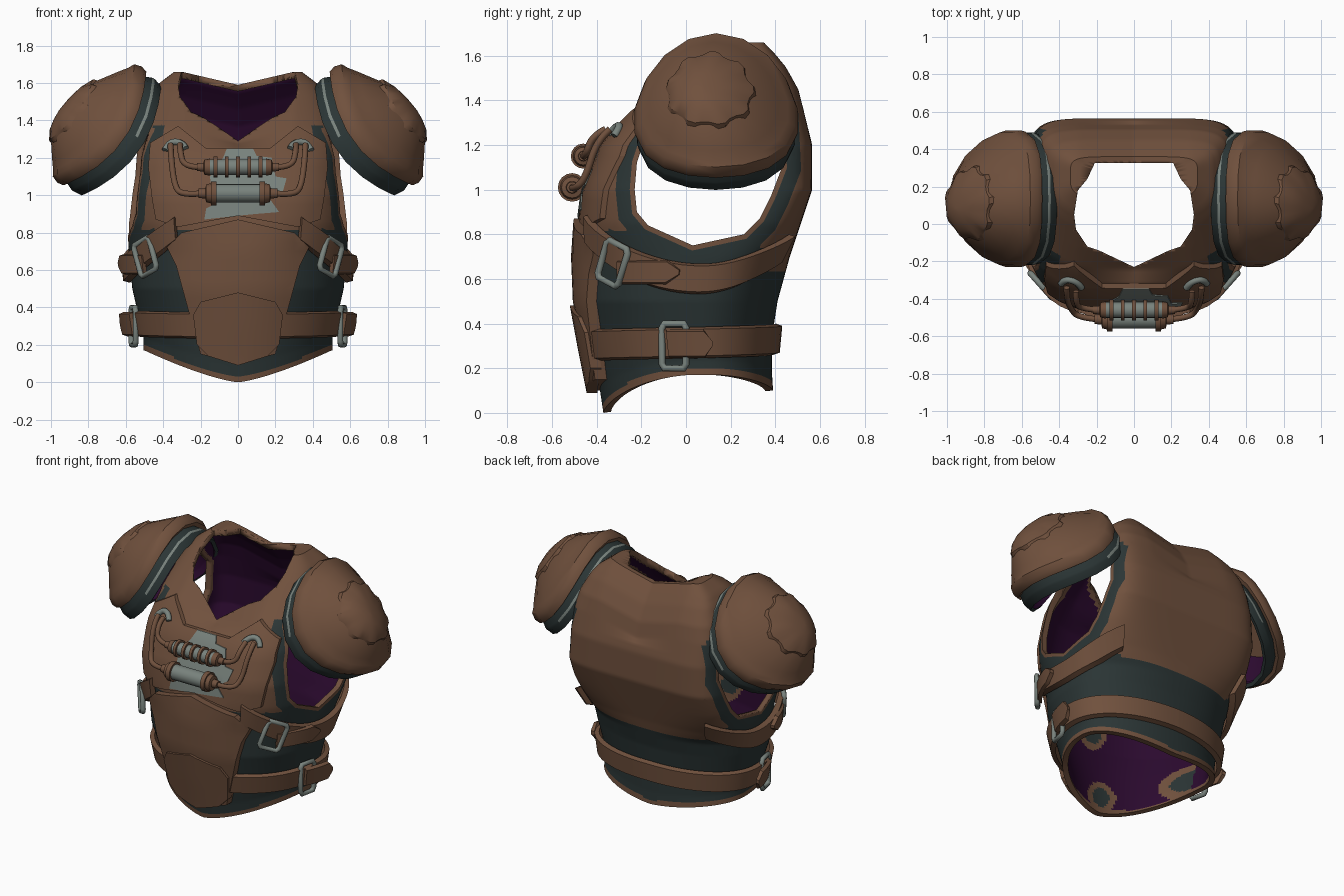
import bpy, bmesh
from math import sin, cos, pi, copysign
from mathutils import Vector, Matrix
from mathutils.geometry import intersect_point_line

if "Cube" in bpy.data.objects:
    bpy.data.objects.remove(bpy.data.objects["Cube"])

# Materials
def material(name, rgb):
    m = bpy.data.materials.new(name)
    m.use_nodes = True
    m.diffuse_color = (*rgb, 1)
    m.node_tree.nodes["Principled BSDF"].inputs["Base Color"].default_value = (*rgb, 1)
    return m

BROWN, TEAL, GREY, PURPLE = range(4)
MATS = [material("worn brown", (.163, .082, .047)), material("dark teal", (.024, .036, .036)),
        material("worn metal", (.19, .225, .205)), material("lining purple", (.024, .003, .028))]

def make(name, bm, mat=None, solid=0, lining=0):
    """Turn a bmesh into a finished, smooth-shaded object."""
    bmesh.ops.recalc_face_normals(bm, faces=bm.faces)
    if mat is not None:
        for f in bm.faces:
            f.material_index = mat
    me = bpy.data.meshes.new(name)
    bm.to_mesh(me)
    bm.free()
    for m in MATS:
        me.materials.append(m)
    ob = bpy.data.objects.new(name, me)
    bpy.context.collection.objects.link(ob)
    bpy.ops.object.select_all(action='DESELECT')
    bpy.context.view_layer.objects.active = ob
    ob.select_set(True)
    if solid:
        mod = ob.modifiers.new("thickness", 'SOLIDIFY')
        mod.thickness, mod.offset, mod.material_offset = solid, -1, lining
        bpy.ops.object.modifier_apply(modifier=mod.name)
    bpy.ops.object.shade_smooth_by_angle(angle=.6)
    return ob

# Torso sections: height, half width, front y, back y, squareness
ROWS = [(0, .505, -.37, .39, 2.1), (.1, .505, -.385, .385, 2.1), (.3, .535, -.425, .385, 2.1),
        (.5, .565, -.462, .41, 2.2), (.7, .585, -.47, .465, 2.25), (.85, .59, -.46, .515, 2.8),
        (1, .57, -.44, .565, 3.4), (1.2, .55, -.36, .565, 3.6), (1.35, .54, -.24, .53, 3.4),
        (1.45, .51, -.14, .505, 3), (1.55, .46, -.03, .45, 3), (1.6, .42, .03, .41, 3),
        (1.66, .34, .12, .36, 3)]

def clamp(v):
    return min(max(v, 0), 1)

def section(z):
    """Half width, widest y, front depth, back depth and squareness at a height."""
    z = min(max(z, 0), ROWS[-1][0])
    for p, q in zip(ROWS, ROWS[1:]):
        if z <= q[0]:
            t = (z - p[0]) / (q[0] - p[0])
            _, a, f, b, n = [i + (j - i) * t for i, j in zip(p, q)]
            mid = (f + b) / 2 + .08 * clamp((1.1 - z) / .4)
            return a, mid, mid - f, b - mid, n

def surf(th, z):
    a, mid, f, b, n = section(z)
    s, c = sin(th), cos(th)
    if c < 0:
        n += 3 * clamp((z - .6) / .4)
    r = (abs(s) ** n + abs(c) ** n) ** (-1 / n)
    return Vector((a * s * r, mid - (f if c > 0 else b) * c * r, z))

def normal(th, z):
    d = surf(th + .05, z) - surf(th - .05, z)
    return Vector((d.y, -d.x, 0)).normalized()

def front(x, z):
    a, mid, f, _, n = section(z)
    return mid - f * (1 - min(abs(x / a), .99) ** n) ** (1 / n)

def hem(x, y):
    s = min(abs(x) / .5, 1) ** 1.35
    return .17 * s + (.1 * (1 - s) if y > 0 else 0)

def loft(bm, rings):
    """Skin closed rings of points, returning the faces row by row."""
    vs = [[bm.verts.new(p) for p in r] for r in rings]
    out = []
    for r, s in zip(vs, vs[1:]):
        k = len(r)
        out.append([bm.faces.new((r[i], r[(i + 1) % k], s[(i + 1) % k], s[i])) for i in range(k)])
    return vs, out

# Torso shell, with extra rings shrinking inward across the top
SEG, LEVELS = 180, 110
bm = bmesh.new()
rings = []
for z, shrink in [(1.66 * j / LEVELS, 1) for j in range(LEVELS + 1)] + [(1.66, .85), (1.66, .6)]:
    ring = []
    for i in range(SEG):
        p = surf(2 * pi * i / SEG, z)
        p.x *= shrink
        p.y = .24 + (p.y - .24) * shrink
        if p.z < .5:
            p.z += hem(p.x, p.y) * (1 - p.z / .5)
        p.z -= .07 * (1 - clamp(abs(p.x) / .3)) * clamp((p.z - 1.25) / .1)
        ring.append(p)
    rings.append(ring)
vs, _ = loft(bm, rings)
bm.faces.new(vs[-1])
torso = make("torso_shell", bm, TEAL, solid=.035)

# Arm and neck openings
ARM = [(-.22, 1.12), (-.23, 1.0), (-.22, .9), (-.17, .84), (.03, .75), (.26, .8), (.33, .87),
       (.38, .97), (.43, 1.1), (.42, 1.3), (.3, 1.42), (0, 1.45), (-.15, 1.33)]
HALF = [(.21, .325), (.25, .24), (.3, .18), (.32, .05), (.31, -.03), (.25, -.12), (.19, -.14)]
NECK = HALF + [(0, -.23)] + [(-x, y) for x, y in reversed(HALF)]

def cut(name, rings):
    bm = bmesh.new()
    vs, _ = loft(bm, rings)
    bm.faces.new(vs[0])
    bm.faces.new(vs[-1])
    cutter = make(name, bm, BROWN)
    cutter.hide_render = True
    mod = torso.modifiers.new("opening", 'BOOLEAN')
    mod.operation, mod.solver, mod.object = 'DIFFERENCE', 'EXACT', cutter
    bpy.context.view_layer.objects.active = torso
    bpy.ops.object.modifier_apply(modifier=mod.name)
    bpy.data.objects.remove(cutter)

for s in (1, -1):
    cut("arm_cutter", [[(s * x, y, z) for y, z in ARM] for x in (.44, .9)])
cut("neck_cutter", [[(x, y, z) for x, y in NECK] for z in (1.15, 2)])

# Slice clean colour borders alongside the arm openings
SIDES = []
for a, b in zip(ARM, ARM[1:] + ARM[:1]):
    a, b = Vector((0, *a)), Vector((0, *b))
    SIDES.append((a, b, Vector((0, (b - a).z, (a - b).y)).normalized()))

def arm_distance(p):
    return max((p - a).dot(n) for a, _, n in SIDES)

TRIM, BORDER = .022, .085
bm = bmesh.new()
bm.from_mesh(torso.data)
for width in (TRIM, BORDER):
    for a, b, n in SIDES[:9] + SIDES[-1:]:
        along = b - a
        near = [f for f in bm.faces if abs(f.calc_center_bounds().x) > .38
                and abs((f.calc_center_bounds() - a).dot(n) - width) < .03
                and -.8 < (f.calc_center_bounds() - a).dot(along) / along.length_squared < 1.8]
        geom = {g for f in near for g in (*f.verts, *f.edges, f)}
        bmesh.ops.bisect_plane(bm, geom=list(geom), plane_co=a + n * width, plane_no=n)
bm.to_mesh(torso.data)
bm.free()

def neck_distance(p):
    q, best = Vector((p.x, p.y, 0)), 9
    for a, b in zip(NECK, NECK[1:] + NECK[:1]):
        a, b = Vector((*a, 0)), Vector((*b, 0))
        best = min(best, (a.lerp(b, clamp(intersect_point_line(q, a, b)[1])) - q).length)
    return best

# Torso colours: trims, patchy lining, plated chest and back
for f in torso.data.polygons:
    p = f.center
    d = arm_distance(p) if abs(p.x) > .4 else 9
    out = Vector((p.x, p.y - .08, p.z - min(p.z, 1.15)))
    if d < TRIM or p.z < hem(p.x, p.y) + .03 or (p.z > 1.2 and neck_distance(p) < .02):
        f.material_index = BROWN
    elif f.normal.dot(out) < 0:
        patch = sin(14 * p.x + 2) + sin(13 * p.z + 4 * p.x) if p.y < 0 and p.z < .85 else 0
        f.material_index = TEAL if patch > 1.6 else BROWN if patch > 1 else PURPLE
    elif d < BORDER and p.z < 1.38:
        f.material_index = TEAL
    else:
        back_edge = .63 + .8 * max(0, abs(p.x) - .4)
        plated = p.z > 1.3 or (p.y < -.2 and p.z > .82) or (p.y > .3 and p.z > back_edge)
        f.material_index = BROWN if plated else TEAL

# Plates wrapped on the front
def plate(name, outline, off, thick, mat=BROWN, mirror=True):
    pts = outline + ([(-x, z) for x, z in reversed(outline) if x > 0] if mirror else [])
    bm = bmesh.new()
    bm.faces.new([bm.verts.new((x, 0, z)) for x, z in pts])
    for k in range(-12, 34):
        for axis in ((1, 0, 0), (0, 0, 1)):
            bmesh.ops.bisect_plane(bm, geom=bm.verts[:] + bm.edges[:] + bm.faces[:],
                                   plane_co=Vector(axis) * k * .05, plane_no=axis)
    for v in bm.verts:
        v.co.y = front(v.co.x, v.co.z) - off
    bmesh.ops.recalc_face_normals(bm, faces=bm.faces)
    if sum(f.normal.y for f in bm.faces) > 0:
        bmesh.ops.reverse_faces(bm, faces=bm.faces)
    for v in bmesh.ops.extrude_face_region(bm, geom=bm.faces[:])["geom"]:
        if isinstance(v, bmesh.types.BMVert):
            v.co.y += thick
    make(name, bm, mat)

plate("chest_plate", [(0, 1.25), (.17, 1.25), (.32, 1.37), (.47, 1.28), (.48, 1.15), (.46, .98),
                      (.44, .87), (.32, .83), (0, .89)], .025, .04)
plate("belly_plate", [(0, .87), (.3, .8), (.38, .72), (.33, .62), (.27, .4), (.2, .15), (0, .1)],
      .045, .06)
plate("lower_belly_plate", [(0, .48), (.2, .43), (.24, .36), (.22, .2), (.16, .14), (0, .09)],
      .062, .05)
plate("canister_mount", [(-.18, .87), (-.17, .93), (-.13, .95), (-.15, 1.1), (-.08, 1.2),
                         (-.06, 1.25), (.08, 1.25), (.1, 1.21), (.18, 1.2), (.2, 1.1), (.26, 1.09),
                         (.24, 1.02), (.17, .98), (.22, .91), (.1, .9), (0, .89)],
      .031, .008, GREY, False)

# Straps following the torso
def band(name, t0, t1, shape, thick, steps=24):
    """shape(u) gives centre height, half width and offset along the strap."""
    bm = bmesh.new()
    rings = []
    for i in range(steps + 1):
        u = i / steps
        th = t0 + (t1 - t0) * u
        z, h, off = shape(u)
        rings.append([surf(th, z + h * k) + normal(th, z) * (off + thick * e)
                      for k, e in ((-1, 0), (-.85, 1), (.85, 1), (1, 0))])
    vs, _ = loft(bm, rings)
    bm.faces.new(vs[0])
    bm.faces.new(vs[-1])
    make(name, bm, BROWN)

def tube(name, pts, radius, mat, cyclic=False):
    cu = bpy.data.curves.new(name, 'CURVE')
    cu.dimensions, cu.bevel_depth, cu.bevel_resolution = '3D', radius, 2
    cu.use_fill_caps = True
    sp = cu.splines.new('POLY' if cyclic else 'NURBS')
    sp.points.add(len(pts) - 1)
    for q, p in zip(sp.points, pts):
        q.co = (*p, 1)
    sp.use_cyclic_u = cyclic
    if not cyclic:
        sp.order_u, sp.use_endpoint_u = 3, True
    cu.materials.append(MATS[mat])
    bpy.context.collection.objects.link(bpy.data.objects.new(name, cu))

def buckle(name, th, z, w, h, tilt, off):
    n = normal(th, z)
    up = Matrix.Rotation(tilt, 3, n) @ Vector((0, 0, 1))
    side, c = n.cross(up), surf(th, z) + n * off
    ring = [(-1, -.8), (-.8, -1), (.8, -1), (1, -.8), (1, .8), (.8, 1), (-.8, 1), (-1, .8)]
    tube(name, [c + side * w * i + up * h * j for i, j in ring], .016, GREY, True)

def tip(z, h, rise):
    return lambda u: (z, h if u < .8 else h * (1 - (u - .8) * 4), .03 + rise * u)

strap_z = lambda u: .6 + .22 * max(0, .55 - u) ** 2 / .3 + .13 * max(0, u - .55) ** 2 / .2
band("waist_belt", -pi, pi, lambda u: (.3 + .03 * abs(2 * abs(u - .5)), .07, .005), .03, 80)

# Lathe around a local z axis; rows are radius, height, colour
def lathe(name, rows, matrix, seg=16, warp=lambda a, r, h: Vector((r * cos(a), r * sin(a), h)),
          cap=True, **kw):
    bm = bmesh.new()
    angles = [2 * pi * i / seg for i in range(seg)]
    vs, faces = loft(bm, [[matrix @ warp(a, r, h) for a in angles] for r, h, _ in rows])
    for (_, _, m), row in zip(rows, faces):
        for a, f in zip(angles, row):
            f.material_index = m(a) if callable(m) else m
    if cap:
        bm.faces.new(vs[0]).material_index = BROWN
    bm.faces.new(vs[-1]).material_index = BROWN
    make(name, bm, **kw)

# Shoulder pad shape: sagging rim, crown leaning outward, chipped raised boss
def sag(a, r, h):
    lean = max(0, 1 - r / .37)
    return Vector((r * cos(a) - .06 * lean, .97 * r * sin(a) - .06 * lean,
                   h - .12 * sin(a) ** 2 * (r / .38) ** 2))

def chipped(a, r, h):
    return sag(a, r * (1 + (.04 * copysign(1, sin(9 * a + .4)) if r > .17 else 0)), h)

worn = lambda a: GREY if cos(a) > .1 else TEAL
PAD = [(.36, -.065, TEAL), (.37, -.015, worn), (.368, .0, TEAL), (.35, .04, BROWN),
       (.375, .045, BROWN), (.383, .08, BROWN), (.37, .12, BROWN), (.34, .135, BROWN),
       (.3, .165, BROWN), (.2, .235, BROWN), (.1, .265, BROWN), (.02, .27, BROWN)]
BOSS = [(.205, .215, BROWN), (.195, .25, BROWN), (.14, .28, BROWN), (.07, .295, BROWN),
        (.01, .3, BROWN)]

for s, side in ((1, "left"), (-1, "right")):
    # Under-arm strap and belt ends with buckles
    band(side + "_chest_strap", s * .54, s * 2.42, lambda u: (strap_z(u), .068, .01), .035)
    band(side + "_chest_strap_end", s * .9, s * 1.4, tip(.63, .055, .015), .025, 10)
    band(side + "_belt_end", s * 1.3, s * 1.7, tip(.31, .065, .045), .025, 10)
    buckle(side + "_chest_buckle", s * .86, .67, .066, .09, s * -.38, .052)
    buckle(side + "_belt_buckle", s * 1.35, .3, .055, .1, 0, .035)

    # Shoulder pad
    m = Matrix(((-.59 * s, 0, .81 * s, .675 * s), (0, 1, 0, .135), (.81, 0, .59, 1.33),
                (0, 0, 0, 1)))
    lathe(side + "_shoulder_pad", PAD, m, 18, sag, False, solid=.025, lining=3)
    lathe(side + "_shoulder_boss", BOSS, m, 36, chipped)

    # Hoses and their brackets
    tube(side + "_upper_hose", [(s * .31, -.36, 1.27), (s * .31, -.42, 1.24), (s * .29, -.45, 1.15),
                                (s * .2, -.46, 1.15)], .016, BROWN)
    tube(side + "_lower_hose", [(s * .36, -.34, 1.27), (s * .36, -.4, 1.22), (s * .34, -.45, 1.05),
                                (s * .3, -.5, 1.0), (s * .19, -.51, 1.01)], .016, BROWN)
    tube(side + "_hose_bracket", [(s * x, front(x, z) - .035, z) for x, z in
                                  ((.28, 1.25), (.3, 1.285), (.37, 1.285), (.39, 1.24))], .018, GREY)

# Canisters
def canister(name, y, z, r, half, ring_r, ring_w, ring_xs):
    along = Matrix.Translation((0, y, z)) @ Matrix.Rotation(pi / 2, 4, 'Y')
    ends = [(r * .5, half + .07), (r * .55, half + .035), (r * .95, half + .03), (r * 1.1, half)]
    rows = [(a, -h, BROWN) for a, h in ends] + [(r, -half, GREY), (r, half, BROWN)]
    lathe(name, rows + [(a, h, BROWN) for a, h in reversed(ends)], along)
    for i, x in enumerate(ring_xs):
        lathe(f"{name}_ring_{i}", [(ring_r, x - ring_w / 2, BROWN), (ring_r, x + ring_w / 2, BROWN)],
              along)

canister("upper_canister", -.46, 1.15, .042, .15, .056, .02, (-.12, -.06, 0, .06, .12))
canister("lower_canister", -.51, 1.01, .05, .14, .064, .03, (-.13, .13))
